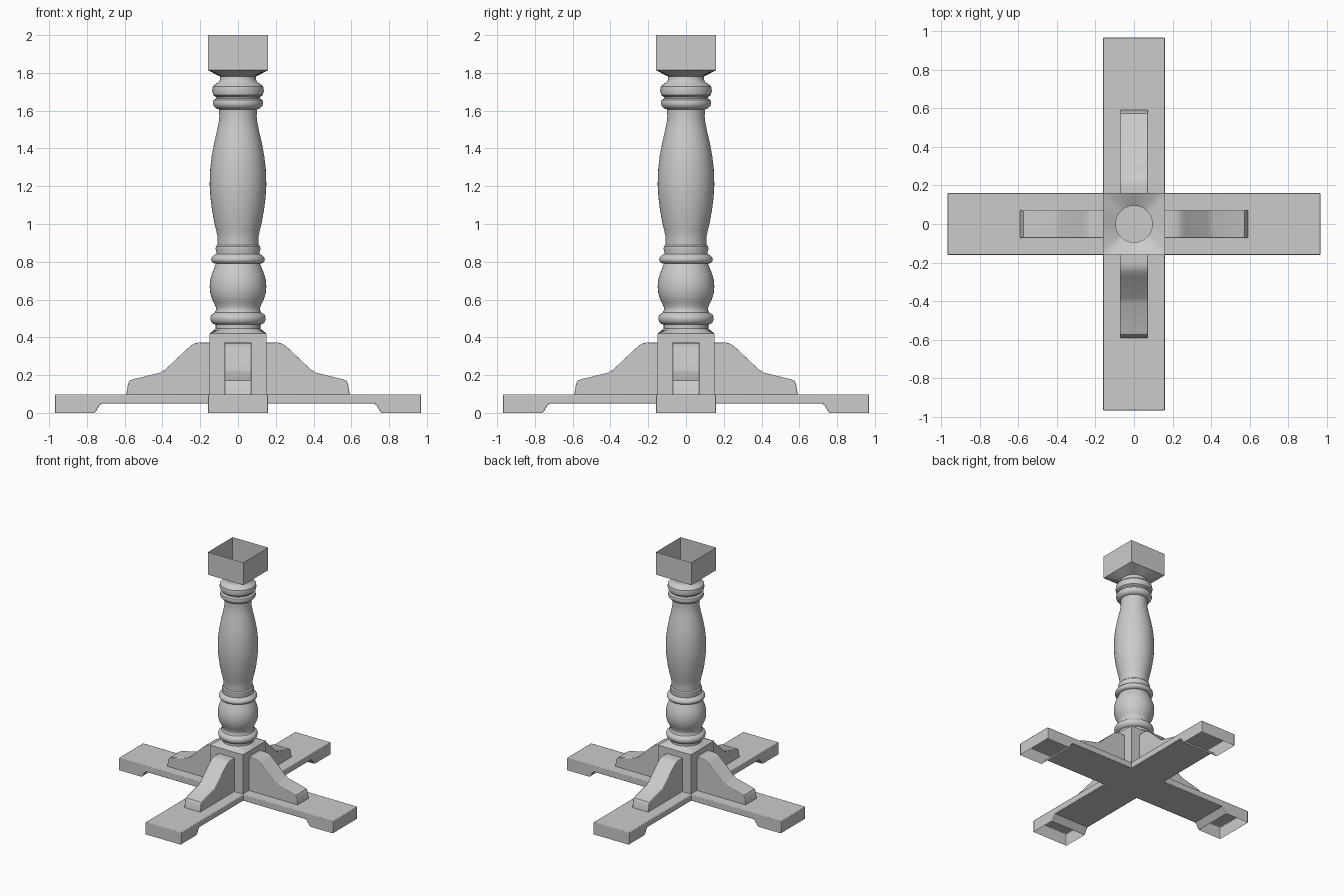
import bpy, math

if "Cube" in bpy.data.objects:
    bpy.data.objects.remove(bpy.data.objects["Cube"])

SEG = 48


def add_mesh(name, verts, faces, angle=35, bevel=0):
    me = bpy.data.meshes.new(name)
    me.from_pydata(verts, [], faces)
    ob = bpy.data.objects.new(name, me)
    bpy.context.collection.objects.link(ob)
    bpy.ops.object.select_all(action='DESELECT')
    bpy.context.view_layer.objects.active = ob
    ob.select_set(True)
    bpy.ops.object.shade_smooth_by_angle(angle=math.radians(angle))
    if bevel:
        m = ob.modifiers.new("soft_edges", 'BEVEL')
        m.width = bevel
        m.segments = 2
        m.limit_method = 'ANGLE'
        m.angle_limit = math.radians(50)
    return ob


def ring(r, z, square):
    """Circle of radius r, or a square of half width r."""
    out = []
    for i in range(SEG):
        a = 2 * math.pi * i / SEG
        c, s = math.cos(a), math.sin(a)
        k = r / max(abs(c), abs(s)) if square else r
        out.append((k * c, k * s, z))
    return out


def lathe(name, rings):
    verts = [v for rg in rings for v in ring(*rg)]
    faces = []
    for j in range(len(rings) - 1):
        for i in range(SEG):
            n = (i + 1) % SEG
            a, b = j * SEG, (j + 1) * SEG
            faces.append((a + i, a + n, b + n, b + i))
    return add_mesh(name, verts, faces)


def prism(name, pts, half, turn=0, bevel=0.004):
    """Clockwise x-z profile extruded along y; edges lying on z = 0 stay open."""
    n = len(pts)
    verts = [(x, -half, z) for x, z in pts] + [(x, half, z) for x, z in pts]
    faces = [tuple(reversed(range(n))), tuple(range(n, 2 * n))]
    for i in range(n):
        k = (i + 1) % n
        if pts[i][1] == 0 and pts[k][1] == 0:
            continue
        faces.append((i, k, k + n, i + n))
    ob = add_mesh(name, verts, faces, bevel=bevel)
    ob.rotation_euler.z = turn
    return ob


# crossed floor beams with hollow foot pads at the ends
half = [(0.97, 0.098), (0.97, 0), (0.762, 0), (0.752, 0.008),
        (0.735, 0.038), (0.722, 0.049)]
beam = half + [(-x, z) for x, z in reversed(half)]
for i, nm in enumerate(("floor_beam_x", "floor_beam_y")):
    prism(nm, beam, 0.16, i * math.pi / 2, 0.005)

# four shaped braces
brace = [(0.14, 0.095), (0.14, 0.373), (0.2, 0.373), (0.225, 0.37), (0.248, 0.358),
         (0.272, 0.337), (0.385, 0.23), (0.41, 0.214), (0.555, 0.178),
         (0.573, 0.171), (0.582, 0.155), (0.592, 0.095)]
for i in range(4):
    prism("brace_%d" % (i + 1), brace, 0.072, i * math.pi / 2)

# square post blending into the turned column
lathe("base_post", [(0.15, 0.09, 1), (0.15, 0.42, 1), (0.118, 0.447, 0)])

# turned column
profile = [
    (0.118, 0.445), (0.118, 0.467), (0.132, 0.472), (0.143, 0.483), (0.147, 0.5),
    (0.143, 0.516), (0.132, 0.526), (0.122, 0.532), (0.117, 0.545), (0.117, 0.558),
    (0.126, 0.58), (0.138, 0.605), (0.147, 0.635), (0.15, 0.67), (0.147, 0.705),
    (0.138, 0.737), (0.125, 0.768), (0.116, 0.79), (0.13, 0.793), (0.14, 0.803),
    (0.142, 0.813), (0.138, 0.824), (0.128, 0.834), (0.115, 0.842), (0.115, 0.855),
    (0.119, 0.868), (0.117, 0.882), (0.108, 0.89), (0.108, 0.93), (0.115, 0.965),
    (0.126, 1.01), (0.137, 1.07), (0.146, 1.14), (0.15, 1.21), (0.147, 1.29),
    (0.139, 1.36), (0.126, 1.43), (0.112, 1.49), (0.102, 1.54), (0.099, 1.57),
    (0.1, 1.607), (0.115, 1.611), (0.129, 1.625), (0.133, 1.64), (0.129, 1.656),
    (0.115, 1.665), (0.116, 1.672), (0.131, 1.682), (0.137, 1.705), (0.133, 1.728),
    (0.118, 1.742), (0.102, 1.752), (0.095, 1.765), (0.095, 1.782)]
lathe("turned_column", [(r, z, 0) for r, z in profile])

# open square box on top
lathe("top_box", [(0.095, 1.78, 0), (0.16, 1.815, 1), (0.16, 2.0, 1)])
